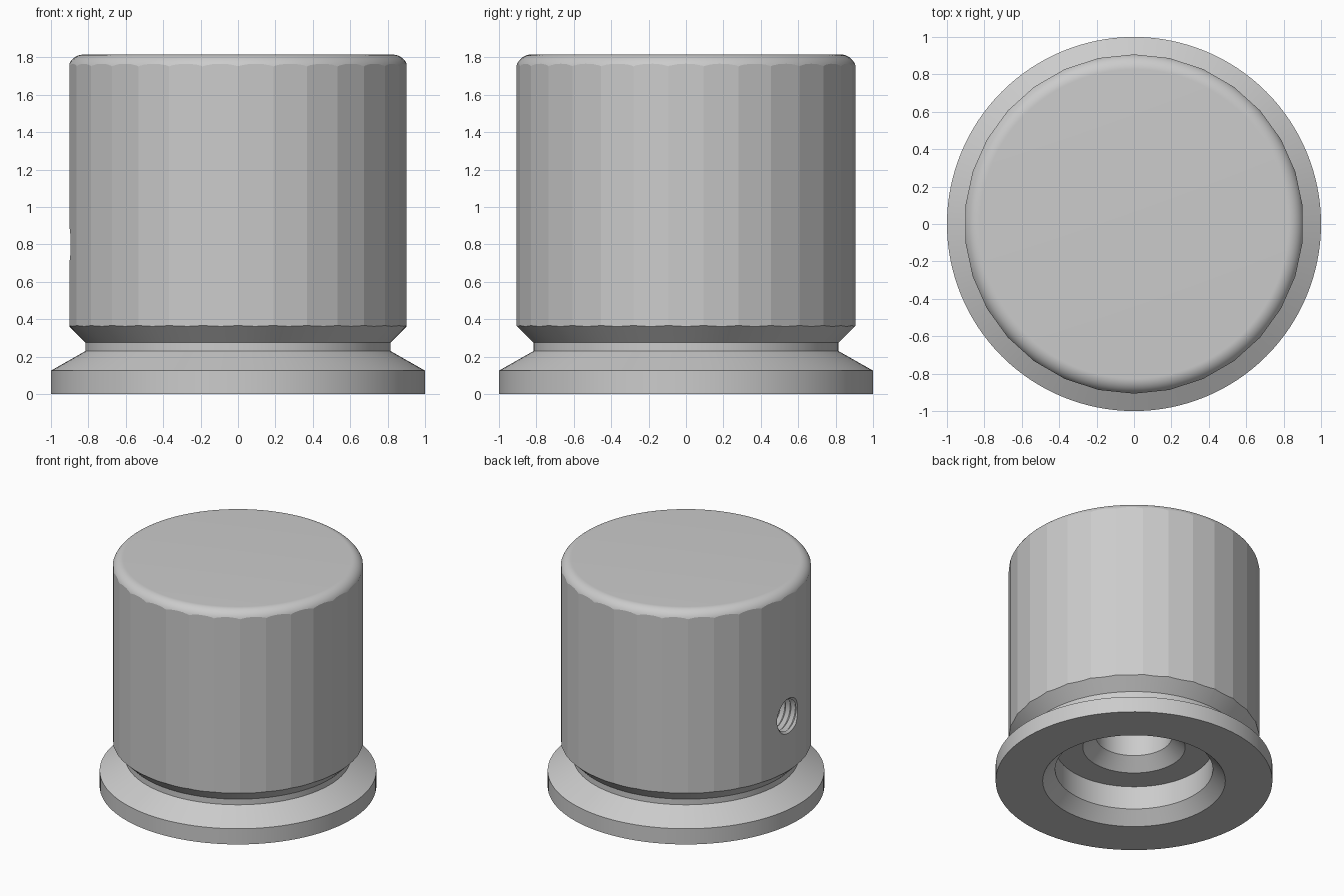
import bpy, bmesh
from math import pi, sin, cos, radians
from mathutils import Matrix

cube = bpy.data.objects.get("Cube")
if cube:
    bpy.data.objects.remove(cube, do_unlink=True)

grey = bpy.data.materials.new("light_grey")
grey.use_nodes = True
colour = (0.6, 0.6, 0.6, 1)
grey.diffuse_color = colour
grey.node_tree.nodes["Principled BSDF"].inputs["Base Color"].default_value = colour


def lathe(name, profile, steps, start=0):
    """Revolve a (radius, height) profile, closed on the axis, into a solid."""
    bm = bmesh.new()
    turn = Matrix.Rotation(start, 3, 'Z')
    verts = [bm.verts.new(turn @ Matrix.Identity(3).col[0] * r) for r, z in profile]
    for v, (r, z) in zip(verts, profile):
        v.co.z = z
    edges = [bm.edges.new(pair) for pair in zip(verts, verts[1:])]
    bmesh.ops.spin(bm, geom=verts + edges, cent=(0, 0, 0), axis=(0, 0, 1),
                   angle=2 * pi, steps=steps, use_duplicate=False)
    bmesh.ops.remove_doubles(bm, verts=bm.verts, dist=1e-5)
    bmesh.ops.recalc_face_normals(bm, faces=bm.faces)
    mesh = bpy.data.meshes.new(name)
    bm.to_mesh(mesh)
    bm.free()
    mesh.materials.append(grey)
    obj = bpy.data.objects.new(name, mesh)
    bpy.context.collection.objects.link(obj)
    return obj


def cut(obj, tool, operation):
    """Apply a boolean and discard its tool."""
    tool.hide_render = True
    mod = obj.modifiers.new("cut", 'BOOLEAN')
    mod.operation, mod.object, mod.solver = operation, tool, 'EXACT'
    bpy.context.view_layer.objects.active = obj
    bpy.ops.object.modifier_apply(modifier=mod.name)
    bpy.data.objects.remove(tool, do_unlink=True)


# Knob: rounded crown, neck groove, flared skirt, stepped shaft bore
R, H, fillet = 0.91, 1.815, 0.085
crown = [(R - fillet + fillet * sin(a), H - fillet + fillet * cos(a))
         for a in (i * pi / 32 for i in range(17))]
skirt = [(R, 0.37), (0.815, 0.275), (0.815, 0.23), (1, 0.125), (1, 0)]
bore = [(0.66, 0), (0.57, 0.095), (0.57, 0.28), (0.37, 0.28),
        (0.275, 0.37), (0.275, 1.4), (0, 1.4)]
knob = lathe("knob", [(0, H)] + crown + skirt + bore, 128)

# Thirty flat grip facets around the body only
facets = lathe("facet_tool", [(0, -0.1), (1.2, -0.1), (1.2, 0.25), (0.907, 0.25),
                              (0.907, 2), (0, 2)], 30, radians(6))
cut(knob, facets, 'INTERSECT')

# Threaded set screw hole running from the side into the bore
pitch, turns = 0.046, 20
thread = [(0, 0.15)]
for i in range(turns):
    z = 0.15 + i * pitch
    thread += [(0.122, z), (0.145, z + pitch / 2)]
thread += [(0.145, 1.1), (0, 1.1)]
screw = lathe("screw_hole_tool", thread, 40)
screw.data.transform(Matrix.Translation((0, 0, 0.8)) @ Matrix.Rotation(-pi / 2, 4, 'Y'))
cut(knob, screw, 'DIFFERENCE')

# Smooth the turned surfaces, keep the facets crisp
bpy.ops.object.select_all(action='DESELECT')
knob.select_set(True)
bpy.context.view_layer.objects.active = knob
bpy.ops.object.shade_smooth_by_angle(angle=radians(10))
